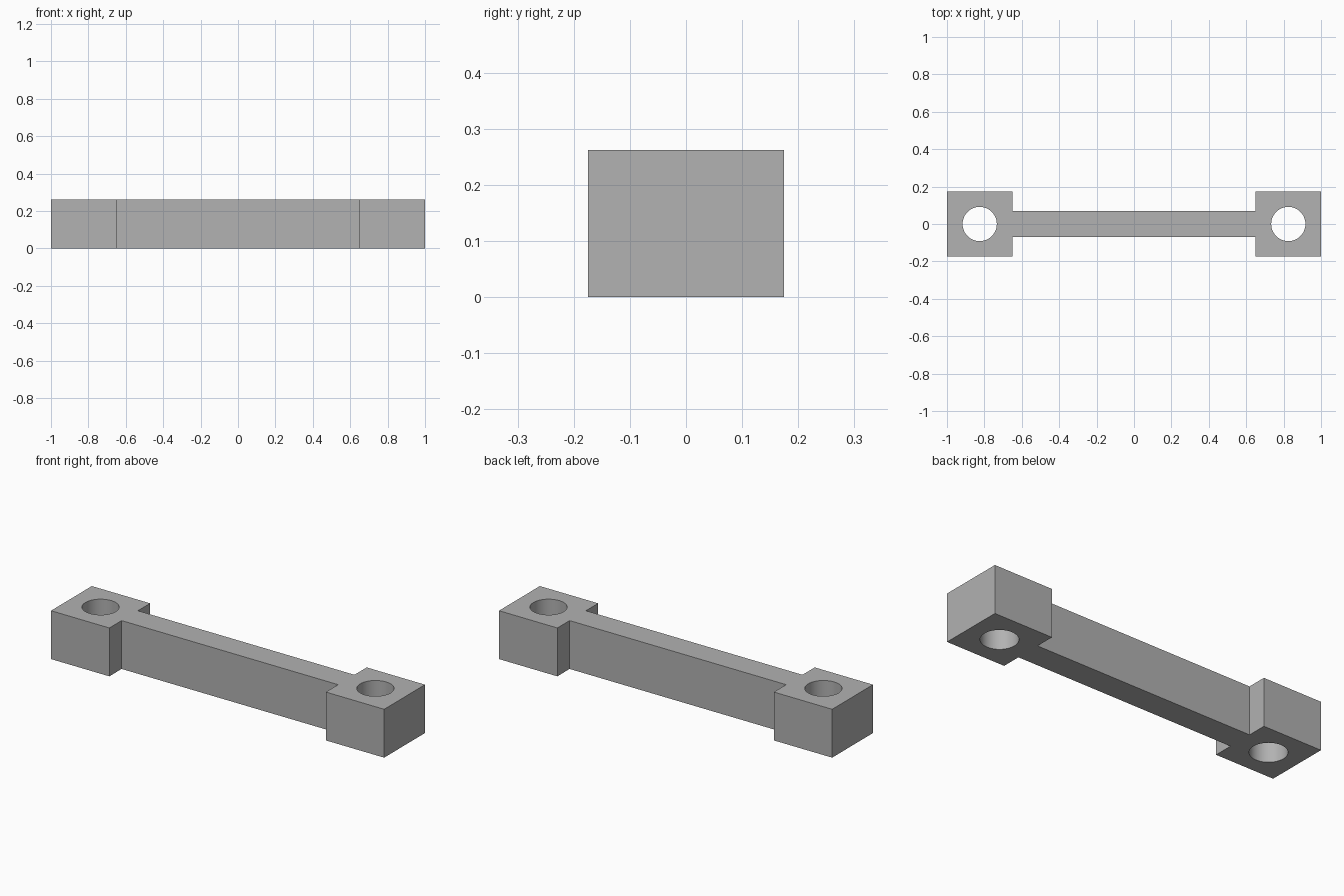
import bpy
import bmesh

HEIGHT = 0.2625
END_X, NECK_X = 1.0, 0.65      # outer end and inner shoulder of each end block
BLOCK_Y, BAR_Y = 0.175, 0.07   # half widths
HOLE_X, HOLE_R = 0.825, 0.0915

default_cube = bpy.data.objects.get("Cube")
if default_cube:
    bpy.data.objects.remove(default_cube, do_unlink=True)

# Plain grey material
grey = bpy.data.materials.new("light_grey")
grey.use_nodes = True
colour = (0.445, 0.445, 0.445, 1)
grey.diffuse_color = colour
grey.node_tree.nodes["Principled BSDF"].inputs["Base Color"].default_value = colour


def add_object(name, bm):
    mesh = bpy.data.meshes.new(name)
    bmesh.ops.recalc_face_normals(bm, faces=bm.faces)
    bm.to_mesh(mesh)
    bm.free()
    mesh.materials.append(grey)
    obj = bpy.data.objects.new(name, mesh)
    bpy.context.collection.objects.link(obj)
    return obj


# Link body: one quarter profile mirrored into a full outline, then extruded
quarter = [(END_X, BLOCK_Y), (NECK_X, BLOCK_Y), (NECK_X, BAR_Y)]
half = quarter + [(-x, y) for x, y in reversed(quarter)]
outline = half + [(x, -y) for x, y in reversed(half)]
bm = bmesh.new()
base = bm.faces.new([bm.verts.new((x, y, 0)) for x, y in outline])
extruded = bmesh.ops.extrude_face_region(bm, geom=[base], use_keep_orig=True)
top = [v for v in extruded["geom"] if isinstance(v, bmesh.types.BMVert)]
bmesh.ops.translate(bm, verts=top, vec=(0, 0, HEIGHT))
link_bar = add_object("link_bar", bm)

# Vertical through hole in each end block
bm = bmesh.new()
for side in (-1, 1):
    hole = bmesh.ops.create_cone(bm, cap_ends=True, segments=64, radius1=HOLE_R,
                                 radius2=HOLE_R, depth=HEIGHT * 2)
    bmesh.ops.translate(bm, verts=hole["verts"], vec=(side * HOLE_X, 0, HEIGHT / 2))
hole_cutter = add_object("hole_cutter", bm)
hole_cutter.hide_render = True

cut = link_bar.modifiers.new("pin_holes", 'BOOLEAN')
cut.operation = 'DIFFERENCE'
cut.solver = 'EXACT'
cut.object = hole_cutter

# Apply the cut, discard the cutter and smooth only the hole walls
bpy.ops.object.select_all(action='DESELECT')
link_bar.select_set(True)
bpy.context.view_layer.objects.active = link_bar
bpy.ops.object.modifier_apply(modifier=cut.name)
bpy.data.objects.remove(hole_cutter, do_unlink=True)
bpy.ops.object.shade_smooth_by_angle(angle=0.5)
